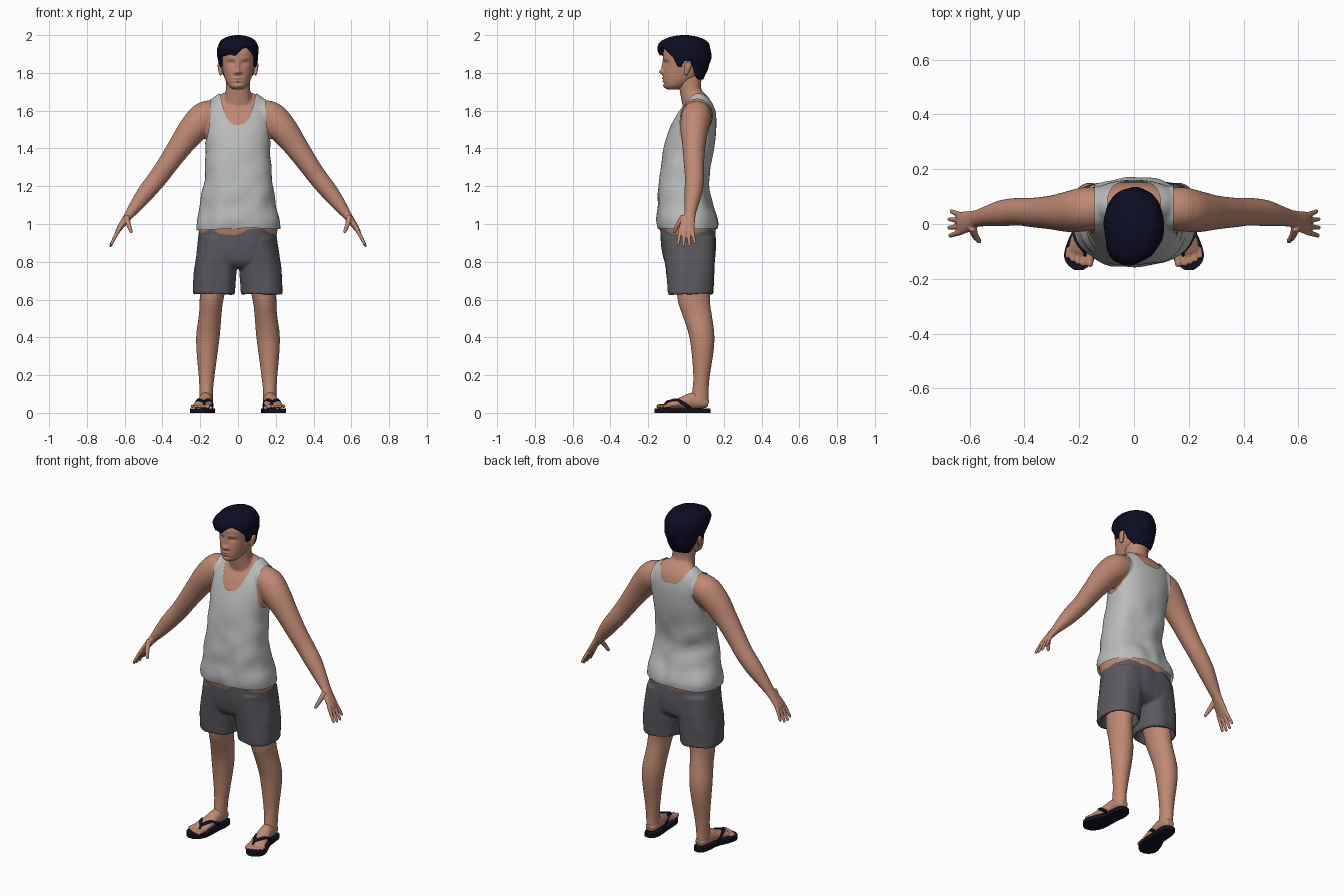
import bpy, bmesh, math
from mathutils import Vector, noise


def material(name, rgb):
    m = bpy.data.materials.new(name)
    m.diffuse_color = (*rgb, 1)
    return m


SKIN = material("skin", (0.52, 0.25, 0.17))
SHIRT = material("shirt_grey", (0.49, 0.50, 0.50))
SHORTS = material("shorts_charcoal", (0.105, 0.10, 0.115))
HAIR = material("hair_navy_black", (0.004, 0.004, 0.018))
SANDAL = material("sandal_black", (0.006, 0.006, 0.016))


def spline(pts, steps):
    """Catmull-Rom resampling of rows of numbers."""
    out = []
    for i in range(len(pts) - 1):
        a, b, c, d = (pts[max(i - 1, 0)], pts[i], pts[i + 1], pts[min(i + 2, len(pts) - 1)])
        for k in range(steps):
            t = k / steps
            out.append([0.5 * (2 * q + (r - p) * t + (2 * p - 5 * q + 4 * r - u) * t * t
                               + (3 * q - p - 3 * r + u) * t ** 3) for p, q, r, u in zip(a, b, c, d)])
    return out + [list(pts[-1])]


def lerp_table(table, t):
    if t <= table[0][0]:
        return table[0][1]
    for (a, va), (b, vb) in zip(table, table[1:]):
        if t <= b:
            return va + (vb - va) * (t - a) / (b - a)
    return table[-1][1]


def loft(bm, rings, s=1):
    rows = [[bm.verts.new((p[0] * s, p[1], p[2])) for p in r] for r in rings]
    n = len(rows[0])
    for a, b in zip(rows, rows[1:]):
        for i in range(n):
            j = (i + 1) % n
            bm.faces.new((a[i], a[j], b[j], b[i]))
    bm.faces.new(rows[0])
    bm.faces.new(rows[-1])


def stack(bm, rows, s=1, steps=4, n=40, p=2.2):
    """Horizontal rings: z, centre x, half width, front y, back y."""
    def sup(c):
        return math.copysign(abs(c) ** (2 / p), c)
    ang = [2 * math.pi * i / n for i in range(n)]
    loft(bm, [[(cx + rx * sup(math.cos(a)), (f + b) / 2 + (b - f) / 2 * sup(math.sin(a)), z)
               for a in ang] for z, cx, rx, f, b in spline(rows, steps)], s)


def limb(bm, pts, side, s=1, steps=4, n=20):
    """Tube along a path: x, y, z, thickness, half width towards side; rounded tip."""
    rows = spline(pts, steps)
    c = [Vector(r[:3]) for r in rows]
    rings = []
    for i, r in enumerate(rows):
        axis = (c[min(i + 1, len(c) - 1)] - c[max(i - 1, 0)]).normalized()
        b = (Vector(side) - axis * axis.dot(Vector(side))).normalized()
        a = axis.cross(b)
        tips = [(0, 1)] if i < len(rows) - 1 else [(0, 1), (0.5, 0.86), (0.85, 0.5)]
        for off, k in tips:
            rings.append([c[i] + axis * off * r[3] + k * (a * r[3] * math.cos(t) + b * r[4] * math.sin(t))
                          for t in (2 * math.pi * j / n for j in range(n))])
    loft(bm, rings, s)


def finish(name, bm, mat, voxel=None, smooth=5):
    bmesh.ops.recalc_face_normals(bm, faces=bm.faces)
    me = bpy.data.meshes.new(name)
    bm.to_mesh(me)
    bm.free()
    ob = bpy.data.objects.new(name, me)
    bpy.context.collection.objects.link(ob)
    if voxel:  # fuse overlapping pieces into one soft surface
        r = ob.modifiers.new("fuse", 'REMESH')
        r.mode, r.voxel_size = 'VOXEL', voxel
        m = ob.modifiers.new("soften", 'SMOOTH')
        m.factor, m.iterations = 0.5, smooth
        dg = bpy.context.evaluated_depsgraph_get()
        ob.data = bpy.data.meshes.new_from_object(ob.evaluated_get(dg))
        ob.modifiers.clear()
    ob.data.materials.clear()
    ob.data.materials.append(mat)
    ob.data.polygons.foreach_set("use_smooth", [True] * len(ob.data.polygons))
    ob.data.set_sharp_from_angle(angle=math.radians(50))
    return ob


def trim(bm, f):
    """Cut the mesh cleanly along f = 0 and drop the part where f > 0."""
    val = {v: f(v.co) for v in bm.verts}
    new = set()
    for e in list(bm.edges):
        v0, v1 = e.verts
        a, b = val[v0], val[v1]
        if a * b < 0:
            new.add(bmesh.utils.edge_split(e, v0, a / (a - b))[1])
    for face in list(bm.faces):
        cut = [v for v in face.verts if v in new]
        if len(cut) == 2:
            try:
                bmesh.utils.face_split(face, cut[0], cut[1])
            except ValueError:
                pass
    bmesh.ops.delete(bm, geom=[q for q in bm.faces if f(q.calc_center_median()) > 0], context='FACES')


# body: torso, neck, arms and legs fused
bm = bmesh.new()
stack(bm, [(0.91, 0, .195, -.12, .14), (1.0, 0, .213, -.145, .162), (1.1, 0, .192, -.143, .132),
           (1.2, 0, .173, -.136, .108), (1.3, 0, .164, -.126, .12), (1.4, 0, .165, -.112, .142),
           (1.5, 0, .172, -.082, .153), (1.58, 0, .175, -.045, .152), (1.64, 0, .15, -.003, .138),
           (1.68, 0, .105, .025, .11), (1.70, 0, .06, .035, .09)], p=2.3)
stack(bm, [(1.58, 0, .085, -.01, .12), (1.66, 0, .072, -.025, .1), (1.72, 0, .064, -.036, .08),
           (1.79, 0, .063, -.05, .085)])
for s in (1, -1):
    limb(bm, [(.10, .06, 1.58, .07, .07), (.17, .055, 1.567, .084, .08), (.235, .045, 1.505, .078, .075),
              (.30, .042, 1.42, .065, .062), (.37, .042, 1.32, .055, .054), (.42, .045, 1.25, .051, .051),
              (.48, .04, 1.175, .047, .048), (.53, .03, 1.11, .038, .038), (.575, .02, 1.05, .025, .031)],
         (0, 1, 0), s, n=28)
    stack(bm, [(.76, .12, .08, -.06, .13), (.6, .14, .063, -.045, .127), (.52, .147, .06, -.02, .137),
               (.42, .158, .063, .013, .15), (.33, .163, .057, .028, .147), (.2, .166, .043, .038, .127),
               (.12, .168, .036, .033, .12), (.05, .168, .036, .02, .12)], s, n=28, p=2)
body = finish("body", bm, SKIN, 0.007, 6)

# tank top: offset copy of the torso with neckline, armholes and hem cut
ARMHOLE = [(1.30, .25), (1.375, .235), (1.40, .185), (1.46, .163), (1.56, .145), (1.68, .145)]


def shirt_cut(p):
    base = 1.525 + 0.075 * min(max(p.y / 0.1, 0), 1)
    neck = p.z - (base + (1.675 - base) * (abs(p.x) / 0.092) ** 3)
    arm = abs(p.x) - lerp_table(ARMHOLE, p.z)
    hem = 0.972 + 0.006 * math.sin(9 * p.x + 1) - p.z
    return max(neck, arm, hem)


bm = bmesh.new()
bm.from_mesh(body.data)
bm.normal_update()
bmesh.ops.delete(bm, geom=[v for v in bm.verts if v.co.z < 0.93 or abs(v.co.x) > 0.32], context='VERTS')
shift = {}
for v in bm.verts:
    p = v.co
    fold = noise.noise((p.x * 9 + p.z * 5, p.y * 6, p.z * 8 - p.x * 6))
    loose = min(max((1.5 - p.z) / 0.25, 0), 1)
    shift[v] = v.normal * (0.007 + loose * (0.003 + 0.011 * max(fold, -0.6)))
for v, d in shift.items():
    v.co += d
trim(bm, shirt_cut)
finish("tank_top", bm, SHIRT)

# shorts: pelvis and two open legs
bm = bmesh.new()
stack(bm, [(.765, 0, .17, -.075, .11), (.80, 0, .215, -.11, .15), (.88, 0, .215, -.128, .158),
           (.985, 0, .205, -.135, .152)], p=2.4)
for s in (1, -1):
    stack(bm, [(.70, .128, .08, -.07, .125), (.645, .128, .09, -.075, .127), (.630, .128, .094, -.078, .13),
               (.627, .128, .108, -.092, .143), (.68, .125, .109, -.098, .147), (.75, .118, .111, -.107, .153),
               (.83, .110, .108, -.115, .155), (.93, .104, .1, -.12, .15)], s, steps=1, p=2.4)
shorts = finish("shorts", bm, SHORTS, 0.008, 4)
for v in shorts.data.vertices:
    p = v.co
    v.co += v.normal * 0.010 * noise.noise((p.x * 12 + 3, p.y * 12, p.z * 4))

# head with ears, face shaped by soft bumps and dents
bm = bmesh.new()
stack(bm, [(1.712, 0, .026, -.1, -.04), (1.728, 0, .048, -.115, .0), (1.755, 0, .064, -.12, .04),
           (1.79, 0, .076, -.121, .085), (1.83, 0, .085, -.118, .108), (1.87, 0, .09, -.12, .117),
           (1.91, 0, .091, -.122, .117), (1.95, 0, .08, -.1, .1), (1.98, 0, .045, -.06, .06)])
for s in (1, -1):
    limb(bm, [(.091, -.002, 1.788, .008, .008), (.095, .004, 1.81, .009, .014),
              (.099, .01, 1.835, .009, .019), (.099, .012, 1.85, .008, .016)], (0, 1, 0), s)
head = finish("head", bm, SKIN, 0.004, 5)
FACE = [(0, .014, 1.806, .014, -.022), (0, .010, 1.838, .026, -.011), (.016, .008, 1.802, .008, -.007),
        (.036, .020, 1.851, .012, .011), (.036, .013, 1.848, .006, -.004), (.036, .026, 1.876, .008, -.004),
        (0, .022, 1.771, .006, -.007), (0, .020, 1.757, .006, -.006), (0, .024, 1.764, .003, .003),
        (0, .022, 1.730, .012, -.005), (0, .03, 1.745, .006, .003)]  # |x|, width, z, height, push
for v in head.data.vertices:
    if v.co.y < -0.05:
        v.co.y += sum(a * math.exp(-((abs(v.co.x) - cx) / w) ** 2 - ((v.co.z - cz) / h) ** 2)
                      for cx, w, cz, h, a in FACE)

# hair: cap cut along the hairline
HAIRLINE = [(-.15, 1.895), (-.10, 1.892), (-.07, 1.885), (-.045, 1.835), (-.025, 1.83), (-.012, 1.862),
            (.03, 1.862), (.045, 1.80), (.065, 1.765), (.12, 1.765)]


def hair_cut(p):
    front = min(max((-p.y - 0.05) / 0.04, 0), 1)
    part = 0.045 * math.exp(-((p.x - 0.045) / 0.035) ** 2) + 0.004 * math.sin(p.x * 110)
    return lerp_table(HAIRLINE, p.y) + front * part - p.z


bm = bmesh.new()
stack(bm, [(1.755, 0, .072, -.05, .084), (1.80, 0, .09, -.09, .11), (1.85, 0, .102, -.12, .128),
           (1.90, 0, .109, -.143, .133), (1.94, 0, .107, -.15, .126), (1.97, 0, .09, -.128, .106),
           (1.99, 0, .06, -.085, .065), (2.0, 0, .015, -.03, .01)], n=72, steps=6, p=2.1)
for v in bm.verts:  # gentle locks, fringe swept to one side
    if v.co.z < 1.985:
        v.co += Vector((v.co.x, v.co.y, 0)) * 0.05 * noise.noise(v.co * 22)
    v.co.x -= 0.018 * max(0, (-v.co.y - 0.06) / 0.09)
trim(bm, hair_cut)
hair = finish("hair", bm, HAIR)
sol = hair.modifiers.new("thickness", 'SOLIDIFY')
sol.thickness, sol.offset = 0.022, -1

for s, tag in ((1, "left"), (-1, "right")):
    # hand: palm, four fingers, thumb
    bm = bmesh.new()
    limb(bm, [(.555, .025, 1.08, .026, .031), (.575, .02, 1.05, .024, .031), (.597, .012, 1.02, .02, .036),
              (.622, .005, .985, .016, .041), (.638, .003, .96, .012, .039)], (0, 1, 0), s)
    for y, tip in ((-.029, .893), (-.009, .885), (.012, .886), (.032, .902)):
        limb(bm, [(.628, y, .975, .011, .0105), (.652, y * 1.25, .93, .010, .0095),
                  (.632 + (.97 - tip) * .5, y * 1.45, tip, .0075, .008)], (0, 1, 0), s, n=12)
    limb(bm, [(.59, -.01, 1.04, .015, .018), (.58, -.042, .998, .013, .013), (.565, -.062, .96, .009, .010)],
         (0, 1, 0), s, n=12)
    finish(tag + "_hand", bm, SKIN, 0.004, 3)

    # foot with toes
    bm = bmesh.new()
    limb(bm, [(.166, .118, .048, .02, .022), (.167, .09, .055, .033, .034), (.170, .04, .065, .044, .036),
              (.178, -.02, .054, .031, .042), (.187, -.07, .044, .021, .048), (.193, -.1, .037, .014, .047)],
         (1, 0, 0), s)
    for i, (tip, r) in enumerate(((-.146, .014), (-.146, .011), (-.140, .010), (-.131, .010), (-.118, .009))):
        x = .158 + .0195 * i + (.004 if i else 0)
        limb(bm, [(x - .002, -.085, .036, r, r), (x + .004, tip, .034, r * .9, r * .95)], (1, 0, 0), s, n=12)
    finish(tag + "_foot", bm, SKIN, 0.0045, 3)

    # sandal sole: outline extruded upward
    rows = spline([(.166, .13, .012), (.165, .115, .032), (.165, .07, .042), (.172, .0, .043), (.186, -.06, .055),
                   (.196, -.11, .059), (.200, -.145, .045), (.201, -.168, .016)], 4)
    outline = [(x - w, y) for x, y, w in rows] + [(x + w, y) for x, y, w in reversed(rows)]
    bm = bmesh.new()
    loft(bm, [[(x, y, z) for x, y in outline] for z in (0, 0.023)], s)
    finish(tag + "_sandal_sole", bm, SANDAL)

    # sandal straps meeting between the toes
    bm = bmesh.new()
    for pts in ([(.137, .02, .02), (.136, -.01, .05), (.155, -.055, .069), (.179, -.098, .060)],
                [(.218, .022, .02), (.224, -.012, .05), (.210, -.056, .069), (.179, -.098, .060)]):
        limb(bm, [(*p, .005, .010) for p in pts], (0, 1, 0.4), s, n=10)
    limb(bm, [(.179, -.095, .064, .006, .006), (.179, -.112, .045, .006, .006), (.180, -.118, .02, .006, .006)],
         (1, 0, 0), s, n=10)
    finish(tag + "_sandal_strap", bm, SANDAL)
